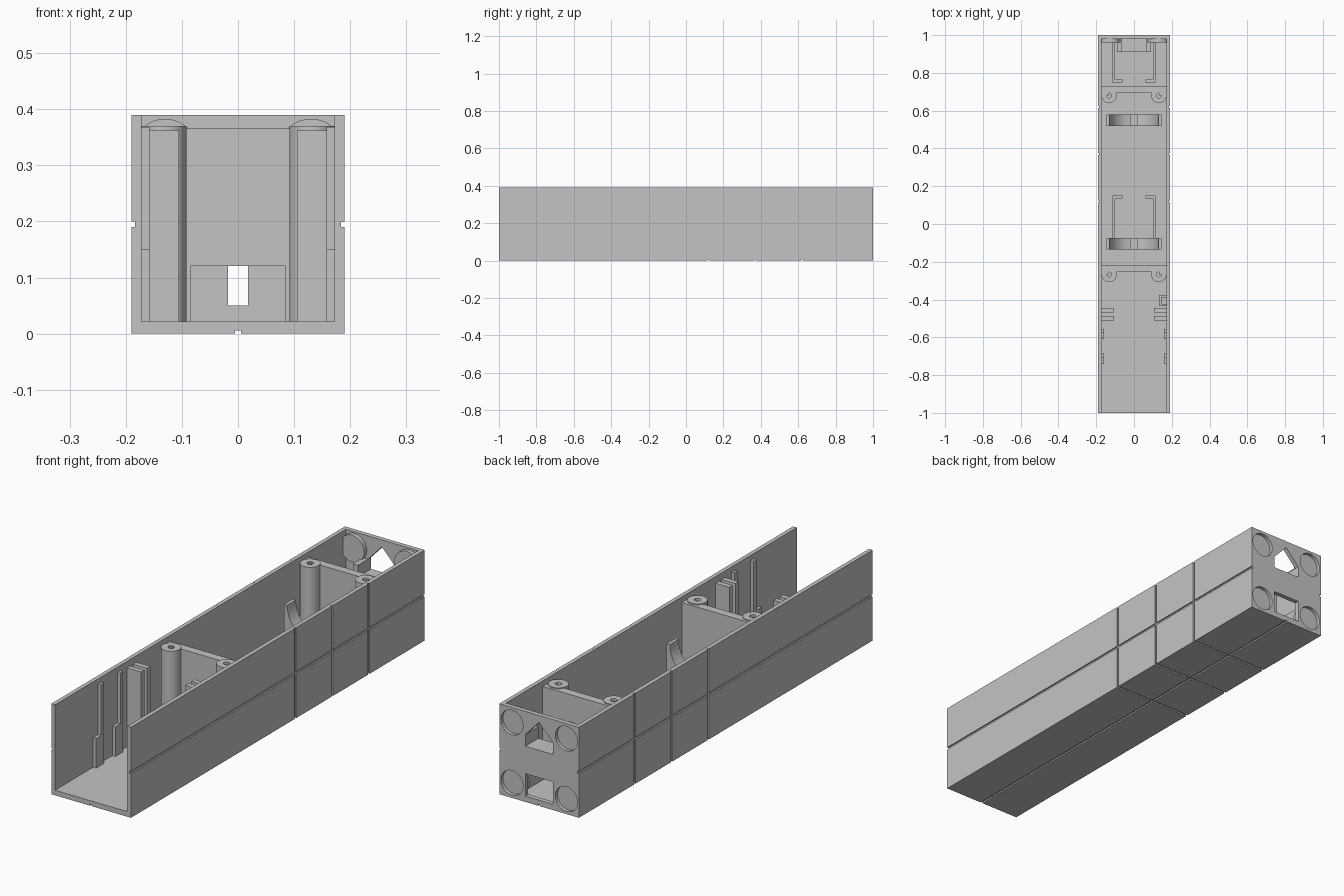
import bpy, bmesh, math
from math import cos, sin, pi

old = bpy.data.objects.get("Cube")
if old:
    bpy.data.objects.remove(old, do_unlink=True)

grey = bpy.data.materials.new("plain_grey")
grey.use_nodes = True
colour = (0.55, 0.55, 0.55, 1)
grey.diffuse_color = colour
grey.node_tree.nodes["Principled BSDF"].inputs["Base Color"].default_value = colour


def prism(name, outline, axis, lo, hi):
    """Extrude a 2D outline along y (outline in x, z) or z (outline in x, y)."""
    bm = bmesh.new()
    place = (lambda a, b: (a, lo, b)) if axis == "y" else (lambda a, b: (a, b, lo))
    face = bm.faces.new([bm.verts.new(place(a, b)) for a, b in outline])
    new = bmesh.ops.extrude_face_region(bm, geom=[face])["geom"]
    step = (0, hi - lo, 0) if axis == "y" else (0, 0, hi - lo)
    bmesh.ops.translate(bm, vec=step, verts=[g for g in new if isinstance(g, bmesh.types.BMVert)])
    bmesh.ops.recalc_face_normals(bm, faces=bm.faces)
    mesh = bpy.data.meshes.new(name)
    bm.to_mesh(mesh)
    bm.free()
    mesh.materials.append(grey)
    obj = bpy.data.objects.new(name, mesh)
    bpy.context.collection.objects.link(obj)
    return obj


def box(name, x0, x1, y0, y1, z0, z1):
    return prism(name, [(x0, y0), (x1, y0), (x1, y1), (x0, y1)], "z", z0, z1)


def disc(name, a, b, r, axis, lo, hi, n=40):
    ring = [(a + r * cos(2 * pi * i / n), b + r * sin(2 * pi * i / n)) for i in range(n)]
    return prism(name, ring, axis, lo, hi)


def cut(obj, *cutters):
    """Subtract each cutter from the part and discard it."""
    for cutter in cutters:
        mod = obj.modifiers.new("cut", "BOOLEAN")
        mod.operation, mod.solver, mod.object = "DIFFERENCE", "EXACT", cutter
        graph = bpy.context.evaluated_depsgraph_get()
        mesh = bpy.data.meshes.new_from_object(obj.evaluated_get(graph))
        obj.modifiers.clear()
        obj.data = mesh
        bpy.data.objects.remove(cutter, do_unlink=True)


def smooth(obj):
    bpy.ops.object.select_all(action="DESELECT")
    obj.select_set(True)
    bpy.context.view_layer.objects.active = obj
    bpy.ops.object.shade_smooth_by_angle(angle=math.radians(30))


SIDES = (("right", -1), ("left", 1))
W, H = 0.19, 0.39
IN, FLOOR = 0.172, 0.022

# Channel housing, open at the top and the front
housing = box("housing", -W, W, -1, 1, 0, H)
cut(housing, box("c", -IN, IN, -1.1, 0.98, FLOOR, 0.5))

# Lower cable window and upper gabled window in the end wall
gable = [(-0.066, 0.24), (0.066, 0.24), (0.066, 0.29), (0, 0.36), (-0.066, 0.29)]
cut(housing, box("c", -0.066, 0.066, 0.95, 1.1, 0.025, 0.122),
    prism("c", gable, "y", 0.95, 1.1))

# Round sockets in the four end corners, with bosses behind them
for side, s in SIDES:
    for level, z in (("lower", 0.065), ("upper", 0.325)):
        cut(housing, disc("c", s * 0.13, z, 0.053, "y", 0.985, 1.1))
        smooth(disc(f"{side}_{level}_boss", s * 0.13, z, 0.058, "y", 0.962, 0.981))

# Shallow marking grooves along the sides, under the floor and around
D, G = 0.006, 0.005
cut(housing, box("c", -G, G, -1.1, 1.1, -0.1, D))
for side, s in SIDES:
    a, b = sorted((s * (W - D), s * 0.3))
    cut(housing, box("c", a, b, -1.1, 1.1, 0.195 - G, 0.195 + G))
for y in (0.12, 0.37, 0.62):
    cut(housing, box("c", -0.3, 0.3, y - G, y + G, -0.1, D))
    for side, s in SIDES:
        a, b = sorted((s * (W - D), s * 0.3))
        cut(housing, box("c", a, b, y - G, y + G, -0.1, 0.5))

# Bulkheads with a low opening, and screw posts in front of them
for label, y in (("rear", 0.73), ("front", -0.217)):
    wall = box(f"{label}_bulkhead", -IN, IN, y - 0.036, y, FLOOR, 0.366)
    cut(wall, box("c", -0.085, 0.085, y - 0.2, y + 0.1, 0, 0.121))
    for side, s in SIDES:
        post = disc(f"{label}_{side}_post", s * 0.132, y - 0.05, 0.04, "z", FLOOR, 0.37)
        cut(post, disc("c", s * 0.132, y - 0.05, 0.013, "z", 0.2, 0.5, 24))
        smooth(post)
        a, b = sorted((s * 0.132, s * IN))
        box(f"{label}_{side}_post_web", a, b, y - 0.05, y - 0.03, FLOOR, 0.366)

# Curved cradles with a central slot
arc = [(0.13 * cos(t), 0.25 + 0.13 * sin(t)) for t in (pi + pi * i / 32 for i in range(33))]
for label, y0, y1 in (("rear", 0.52, 0.58), ("front", -0.135, -0.075)):
    outline = [(-0.145, FLOOR), (-0.145, 0.25)] + arc + [(0.145, 0.25), (0.145, FLOOR)]
    cradle = prism(f"{label}_cradle", outline, "y", y0, y1)
    cut(cradle, box("c", -0.018, 0.018, y0 - 0.1, y1 + 0.1, 0.05, 0.3))
    smooth(cradle)

# C-shaped brackets that hold small boards on the floor
for label, y0, y1, lip in (("rear", 0.75, 0.98, 0.75), ("middle", -0.075, 0.15, 0.136)):
    for side, s in SIDES:
        a, b = sorted((s * 0.1, s * 0.115))
        box(f"{label}_{side}_bracket", a, b, y0, y1, FLOOR, 0.122)
        a, b = sorted((s * 0.06, s * 0.115))
        box(f"{label}_{side}_bracket_lip", a, b, lip, lip + 0.014, FLOOR, 0.122)

# Shelf and cheeks behind the gabled window
box("window_shelf", -0.09, 0.09, 0.91, 0.98, 0.22, 0.24)
for side, s in SIDES:
    a, b = sorted((s * 0.066, s * 0.09))
    box(f"{side}_window_cheek", a, b, 0.91, 0.98, 0.24, 0.29)

# Paired slot ribs and stepped guide rails on the side walls
for side, s in SIDES:
    for i, y in enumerate((-0.51, -0.468)):
        a, b = sorted((s * 0.105, s * IN))
        box(f"{side}_slot_rib_{i + 1}", a, b, y, y + 0.022, FLOOR, 0.362)
    a, b = sorted((s * 0.158, s * IN))
    for i, y in enumerate((-0.74, -0.61)):
        box(f"{side}_rail_{i + 1}", a, b, y + 0.034, y + 0.054, FLOOR, 0.368)
        box(f"{side}_rail_foot_{i + 1}", a, b, y, y + 0.036, FLOOR, 0.15)

# Small open holder on the left wall
box("holder_front", 0.132, IN, -0.435, -0.423, FLOOR, 0.15)
box("holder_back", 0.132, IN, -0.389, -0.377, FLOOR, 0.15)
box("holder_side", 0.132, 0.145, -0.424, -0.388, FLOOR, 0.15)
